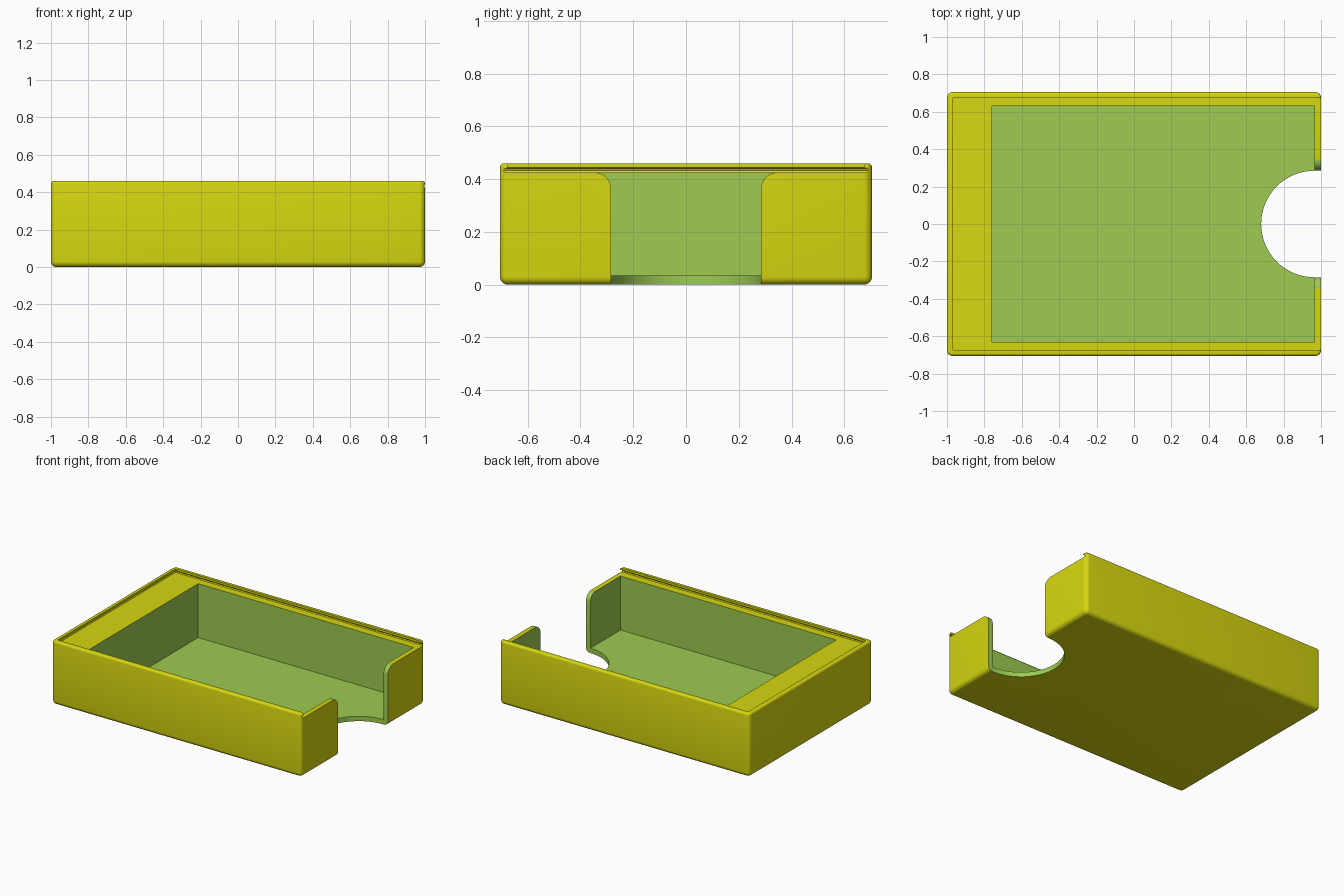
import bpy, bmesh, math

if "Cube" in bpy.data.objects:
    bpy.data.objects.remove(bpy.data.objects["Cube"])


def material(name, rgb):
    m = bpy.data.materials.new(name)
    m.diffuse_color = (*rgb, 1)
    m.use_nodes = True
    m.node_tree.nodes["Principled BSDF"].inputs["Base Color"].default_value = m.diffuse_color
    return m


YELLOW = material("yellow", (0.68, 0.68, 0.005))
GREEN = material("green", (0.337, 0.597, 0.082))


def finish(name, bm, mat):
    bmesh.ops.recalc_face_normals(bm, faces=bm.faces)
    me = bpy.data.meshes.new(name)
    bm.to_mesh(me)
    bm.free()
    me.materials.append(mat)
    ob = bpy.data.objects.new(name, me)
    bpy.context.collection.objects.link(ob)
    return ob


def loft(name, rings, mat):
    """Closed solid through rings that have equal point counts."""
    bm = bmesh.new()
    vs = [[bm.verts.new(p) for p in r] for r in rings]
    n = len(vs[0])
    for a, b in zip(vs, vs[1:]):
        for i in range(n):
            j = (i + 1) % n
            bm.faces.new((a[i], a[j], b[j], b[i]))
    bm.faces.new(vs[0])
    bm.faces.new(vs[-1])
    return finish(name, bm, mat)


def rect(x0, x1, y, z):
    return [(x0, -y, z), (x1, -y, z), (x1, y, z), (x0, y, z)]


# Rounded outer block
W, D, H = 1.0, 0.705, 0.46
bm = bmesh.new()
bmesh.ops.create_cube(bm, size=1)
for v in bm.verts:
    v.co = (v.co.x * 2 * W, v.co.y * 2 * D, (v.co.z + 0.5) * H)


def is_top(e):
    return all(v.co.z > H - 1e-4 for v in e.verts)


bmesh.ops.bevel(bm, geom=[e for e in bm.edges if not is_top(e)], offset=0.03,
                segments=6, profile=0.5, affect='EDGES')
bmesh.ops.bevel(bm, geom=[e for e in bm.edges if is_top(e)], offset=0.014,
                segments=4, profile=0.5, affect='EDGES', clamp_overlap=True)
body = finish("tray_body", bm, YELLOW)

# Lid channel, undercut on three sides and open at the right end
steps = [(0.018, 0.425), (0.014, 0.432), (0.018, 0.44), (0.031, 0.444), (0.031, 0.6)]
channel = loft("lid_channel_cutter",
               [rect(-W + d, 1.1, D - d, z) for d, z in steps], YELLOW)

# Main compartment
cavity = loft("compartment_cutter",
              [rect(-0.76, 0.965, 0.63, z) for z in (0.035, 0.55)], GREEN)

# Finger opening in the end wall, flared at the top
half, r, shelf = 0.285, 0.06, 0.425
side = [(half, -0.1)]
for i in range(9):
    a = math.radians(90 * i / 8)
    side.append((half + r * (1 - math.cos(a)), shelf - r + r * math.sin(a)))
side.append((half + r, 0.6))
outline = side + [(-y, z) for y, z in reversed(side)]
opening = loft("wall_opening_cutter",
               [[(x, y, z) for y, z in outline] for x in (0.96, 1.1)], GREEN)

# Round finger notch in the floor
N = 64
notch = loft("floor_notch_cutter",
             [[(0.965 + half * math.cos(2 * math.pi * i / N),
                half * math.sin(2 * math.pi * i / N), z) for i in range(N)]
              for z in (-0.1, 0.3)], GREEN)

# Cut everything out of the block; cut faces keep the cutter's colour
bpy.context.view_layer.objects.active = body
body.select_set(True)
for cutter in (channel, cavity, opening, notch):
    mod = body.modifiers.new(cutter.name, 'BOOLEAN')
    mod.operation = 'DIFFERENCE'
    mod.solver = 'EXACT'
    mod.material_mode = 'TRANSFER'
    mod.object = cutter
    bpy.ops.object.modifier_apply(modifier=mod.name)
    bpy.data.objects.remove(cutter)

bpy.ops.object.shade_smooth_by_angle(angle=math.radians(30))
